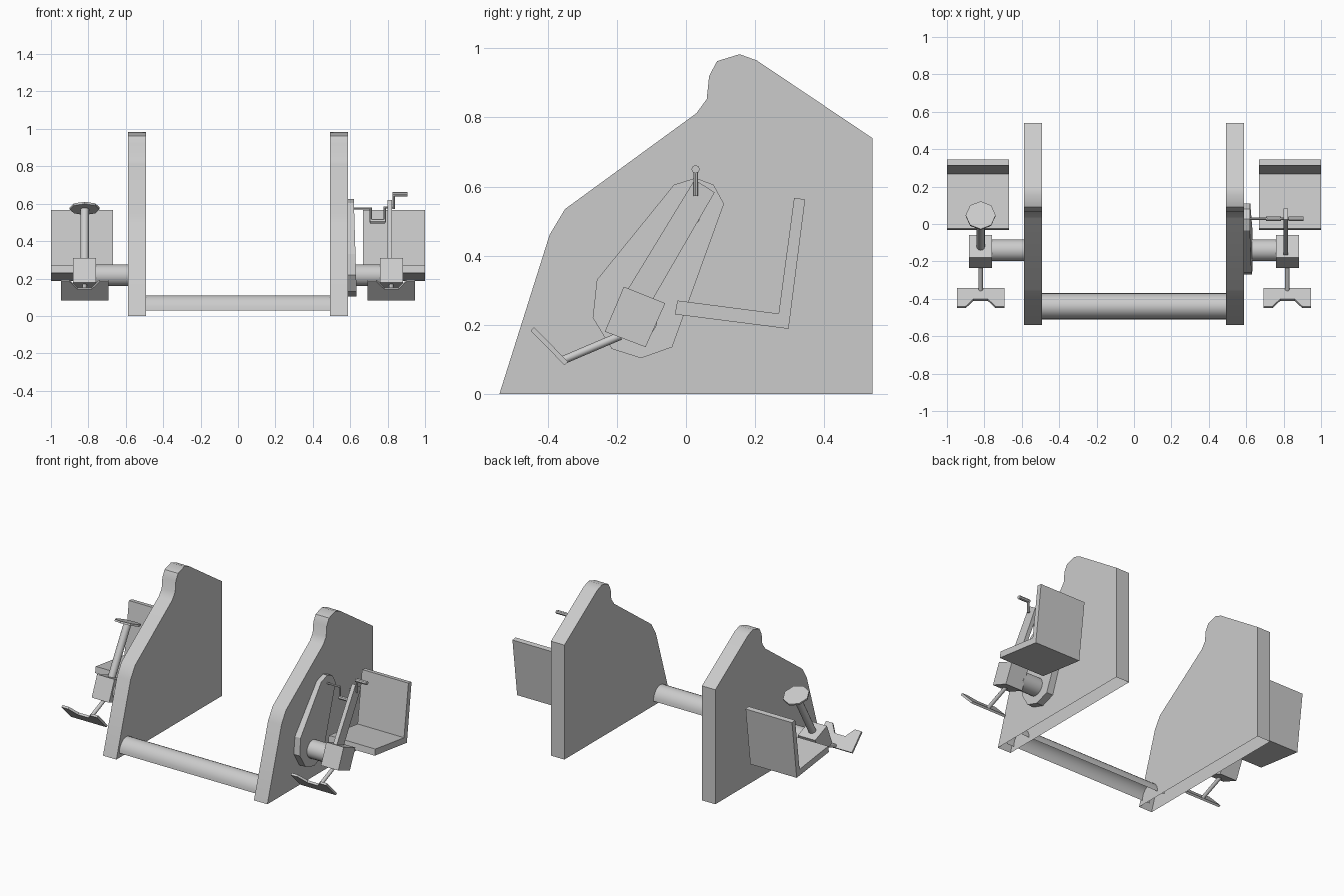
import bpy, bmesh
from math import cos, sin, pi, radians
from mathutils import Vector

if "Cube" in bpy.data.objects:
    bpy.data.objects.remove(bpy.data.objects["Cube"])


def make(name, bm, smooth=None):
    bmesh.ops.recalc_face_normals(bm, faces=bm.faces)
    me = bpy.data.meshes.new(name)
    bm.to_mesh(me)
    bm.free()
    ob = bpy.data.objects.new(name, me)
    bpy.context.collection.objects.link(ob)
    if smooth:
        bpy.ops.object.select_all(action='DESELECT')
        bpy.context.view_layer.objects.active = ob
        ob.select_set(True)
        bpy.ops.object.shade_smooth_by_angle(angle=radians(smooth))
    return ob


def prism(name, profile, x0, x1, smooth=None, open_side=None, taper=0):
    """Extrude a (y, z) profile along x; open_side is the index of an edge left open."""
    bm = bmesh.new()
    a = [bm.verts.new((x0, y, z)) for y, z in profile]
    b = [bm.verts.new((x1 - taper * z, y, z)) for y, z in profile]
    bm.faces.new(a)
    bm.faces.new(b[::-1])
    n = len(profile)
    for i in range(n):
        if i != open_side:
            j = (i + 1) % n
            bm.faces.new((a[i], a[j], b[j], b[i]))
    return make(name, bm, smooth)


def rod(name, p, q, r, sides=12):
    p, q = Vector(p), Vector(q)
    bm = bmesh.new()
    bmesh.ops.create_cone(bm, cap_ends=True, segments=sides, radius1=r, radius2=r, depth=(q - p).length)
    bm.transform((q - p).to_track_quat('Z', 'Y').to_matrix().to_4x4())
    bmesh.ops.translate(bm, vec=(p + q) / 2, verts=bm.verts)
    return make(name, bm, 50 if sides > 8 else None)


SIDE = [(-0.54, 0), (0.54, 0), (0.54, 0.74), (0.205, 0.965), (0.155, 0.983), (0.09, 0.963),
        (0.067, 0.92), (0.06, 0.853), (0.03, 0.812), (-0.35, 0.535), (-0.395, 0.46)]
BOX = [(-0.18, 0.31), (-0.06, 0.262), (-0.117, 0.135), (-0.235, 0.18)]
SEAT = [(-0.032, 0.23), (-0.025, 0.27), (0.268, 0.232), (0.313, 0.567), (0.345, 0.563), (0.297, 0.188)]

for s, label in ((-1, "left"), (1, "right")):
    # side panel, hollow underneath
    prism(label + "_side_panel", SIDE, s * 0.492, s * 0.588, 40, open_side=0)
    # seat, mounting pipe and gearbox
    prism(label + "_seat", SEAT, s * 0.668, s * 1.0)
    rod(label + "_mount_pipe", (s * 0.58, -0.14, 0.217), (s * 0.77, -0.14, 0.217), 0.058, 16)
    prism(label + "_gearbox", BOX, s * 0.758, s * 0.882)
    # foot rest strut and notched foot plate
    cx = s * 0.82
    rod(label + "_foot_strut", (cx, -0.19, 0.168), (cx, -0.357, 0.097), 0.012, 10)
    bm = bmesh.new()
    outline = [(-0.127, 0), (0.127, 0), (0.127, 1), (0.08, 1), (0.038, 0.6),
               (-0.038, 0.6), (-0.08, 1), (-0.127, 1)]
    f = bm.faces.new([bm.verts.new((cx + u, -0.352 - 0.098 * v, 0.083 + 0.1 * v)) for u, v in outline])
    ext = bmesh.ops.extrude_face_region(bm, geom=[f])
    bmesh.ops.translate(bm, vec=(0, 0.01, 0.01),
                        verts=[v for v in ext["geom"] if isinstance(v, bmesh.types.BMVert)])
    make(label + "_foot_plate", bm)

# arched cross bar, open below
bm = bmesh.new()
rows = []
for i in range(13):
    t = pi * i / 12
    rows.append([bm.verts.new((x, -0.44 + 0.07 * cos(t), 0.03 + 0.08 * sin(t))) for x in (-0.545, 0.545)])
for a, b in zip(rows, rows[1:]):
    bm.faces.new((a[0], a[1], b[1], b[0]))
make("cross_bar", bm, 40)

# chain cover on the right panel
COVER = [(0.028, 0.625), (0.08, 0.605), (0.11, 0.55), (-0.04, 0.135), (-0.13, 0.103),
         (-0.215, 0.13), (-0.27, 0.22), (-0.258, 0.33), (-0.035, 0.605)]
prism("chain_cover", COVER, 0.585, 0.638, taper=0.03)

# right crank support and double crank
prism("crank_support", [(-0.17, 0.3), (0.025, 0.62), (0.083, 0.583), (-0.098, 0.27)], 0.798, 0.824)
Y = 0.028
rod("crank_axle", (0.61, Y, 0.575), (0.712, Y, 0.575), 0.006, 8)
rod("inner_crank_arm", (0.71, Y, 0.58), (0.71, Y, 0.5), 0.006, 8)
rod("inner_crank_handle", (0.706, Y, 0.506), (0.787, Y, 0.506), 0.012, 8)
rod("middle_crank_arm", (0.785, Y, 0.5), (0.785, Y, 0.585), 0.006, 8)
rod("outer_crank_axle", (0.78, Y, 0.58), (0.835, Y, 0.58), 0.006, 8)
rod("outer_crank_arm", (0.832, Y, 0.572), (0.832, Y, 0.655), 0.007, 8)
rod("outer_crank_handle", (0.825, Y, 0.65), (0.905, Y, 0.65), 0.012, 8)

# left steering post and octagonal wheel
rod("steering_post", (-0.82, -0.125, 0.275), (-0.82, 0.045, 0.573), 0.023, 12)
c, n = Vector((-0.82, 0.045, 0.575)), Vector((0, sin(radians(22)), cos(radians(22))))
rod("steering_wheel", c - n * 0.006, c + n * 0.006, 0.08, 8)
